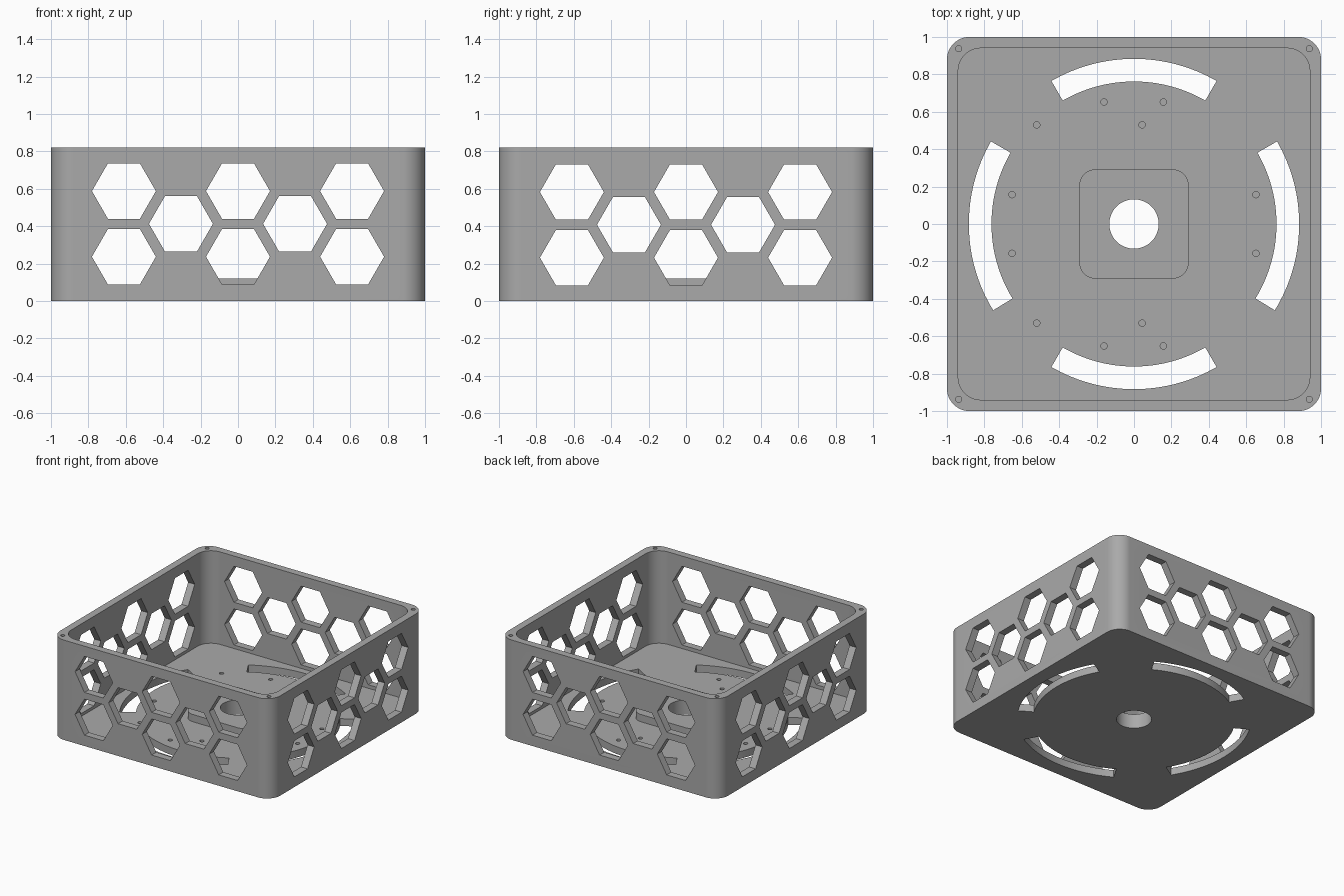
import bpy, bmesh
from math import sin, cos, pi, radians
from mathutils import Matrix

cube = bpy.data.objects.get("Cube")
if cube:
    bpy.data.objects.remove(cube, do_unlink=True)

grey = bpy.data.materials.new("plain grey")
grey.use_nodes = True
color = (0.4, 0.4, 0.4, 1)
grey.diffuse_color = color
grey.node_tree.nodes["Principled BSDF"].inputs["Base Color"].default_value = color

HEIGHT, FLOOR, INNER = 0.82, 0.06, 0.94


# Outline helpers, all counter-clockwise
def arc(cx, cy, r, a0, a1, n):
    return [(cx + r * cos(radians(a0 + (a1 - a0) * i / n)),
             cy + r * sin(radians(a0 + (a1 - a0) * i / n))) for i in range(n + 1)]


def circle(cx, cy, r, n=24):
    return arc(cx, cy, r, 0, 360, n)[:-1]


def rounded_square(half, r):
    c = half - r
    pts = []
    for k, (sx, sy) in enumerate([(1, 1), (-1, 1), (-1, -1), (1, -1)]):
        pts += arc(sx * c, sy * c, r, 90 * k, 90 * k + 90, 16)
    return pts


def slot(a0, a1):
    return arc(0, 0, 0.883, a0, a1, 32) + arc(0, 0, 0.762, a1, a0, 32)


# Extrude any number of outlines into one object
def prisms(name, outlines, z0, z1, matrix=Matrix()):
    bm = bmesh.new()
    for pts in outlines:
        low = [bm.verts.new((x, y, z0)) for x, y in pts]
        high = [bm.verts.new((x, y, z1)) for x, y in pts]
        bm.faces.new(low[::-1])
        bm.faces.new(high)
        n = len(pts)
        for i in range(n):
            j = (i + 1) % n
            bm.faces.new((low[i], low[j], high[j], high[i]))
    bmesh.ops.transform(bm, matrix=matrix, verts=bm.verts)
    bmesh.ops.recalc_face_normals(bm, faces=bm.faces)
    mesh = bpy.data.meshes.new(name)
    bm.to_mesh(mesh)
    bm.free()
    mesh.materials.append(grey)
    obj = bpy.data.objects.new(name, mesh)
    bpy.context.collection.objects.link(obj)
    return obj


def cut(obj, cutters):
    for c in cutters:
        mod = obj.modifiers.new("cut", "BOOLEAN")
        mod.operation = "DIFFERENCE"
        mod.solver = "EXACT"
        mod.object = c
    bpy.context.view_layer.update()
    result = obj.evaluated_get(bpy.context.evaluated_depsgraph_get())
    mesh = bpy.data.meshes.new_from_object(result)
    obj.modifiers.clear()
    obj.data = mesh
    for c in cutters:
        bpy.data.objects.remove(c, do_unlink=True)


# Honeycomb window layout shared by all four walls
def windows(shift):
    centres = [(x, z) for x in (-0.61, 0, 0.61) for z in (0.237, 0.588)]
    centres += [(-0.305, 0.413), (0.305, 0.413)]
    return [circle(x, z + shift, 0.171, 6) for x, z in centres]


upright = Matrix.Rotation(pi / 2, 4, "X")
sideways = Matrix.Rotation(pi / 2, 4, "Z") @ upright

# Blind screw holes in the floor
screws = [(x, s * y) for s in (-1, 1)
          for x, y in ((-0.16, 0.652), (0.157, 0.652), (-0.52, 0.53), (0.043, 0.53),
                       (-0.652, 0.157), (0.652, 0.157))]
corners = [(x, y) for x in (-0.937, 0.937) for y in (-0.937, 0.937)]

# Open case with windows, vent slots and holes
case = prisms("case", [rounded_square(1, 0.12)], 0, HEIGHT)
cut(case, [
    prisms("cavity", [rounded_square(INNER, 0.12)], FLOOR, 1),
    prisms("front_windows", windows(0), -1.2, 1.2, upright),
    prisms("side_windows", windows(-0.005), -1.2, 1.2, sideways),
    prisms("vents", [slot(60, 120), slot(240, 300), slot(-31.5, 30), slot(150, 211.5),
                     circle(0, 0, 0.132, 64)], -0.1, 0.2),
    prisms("floor_screws", [circle(x, y, 0.017) for x, y in screws], 0.02, 0.1),
    prisms("corner_screws", [circle(x, y, 0.016) for x, y in corners], 0.62, 1),
])

# Raised pad around the central hole
pad = prisms("center_pad", [rounded_square(0.293, 0.09)], FLOOR, 0.12)
cut(pad, [prisms("pad_hole", [circle(0, 0, 0.132, 64)], -0.1, 0.3)])

bpy.ops.object.select_all(action="DESELECT")
for obj in (case, pad):
    obj.select_set(True)
bpy.context.view_layer.objects.active = case
bpy.ops.object.shade_smooth_by_angle(angle=radians(30))
